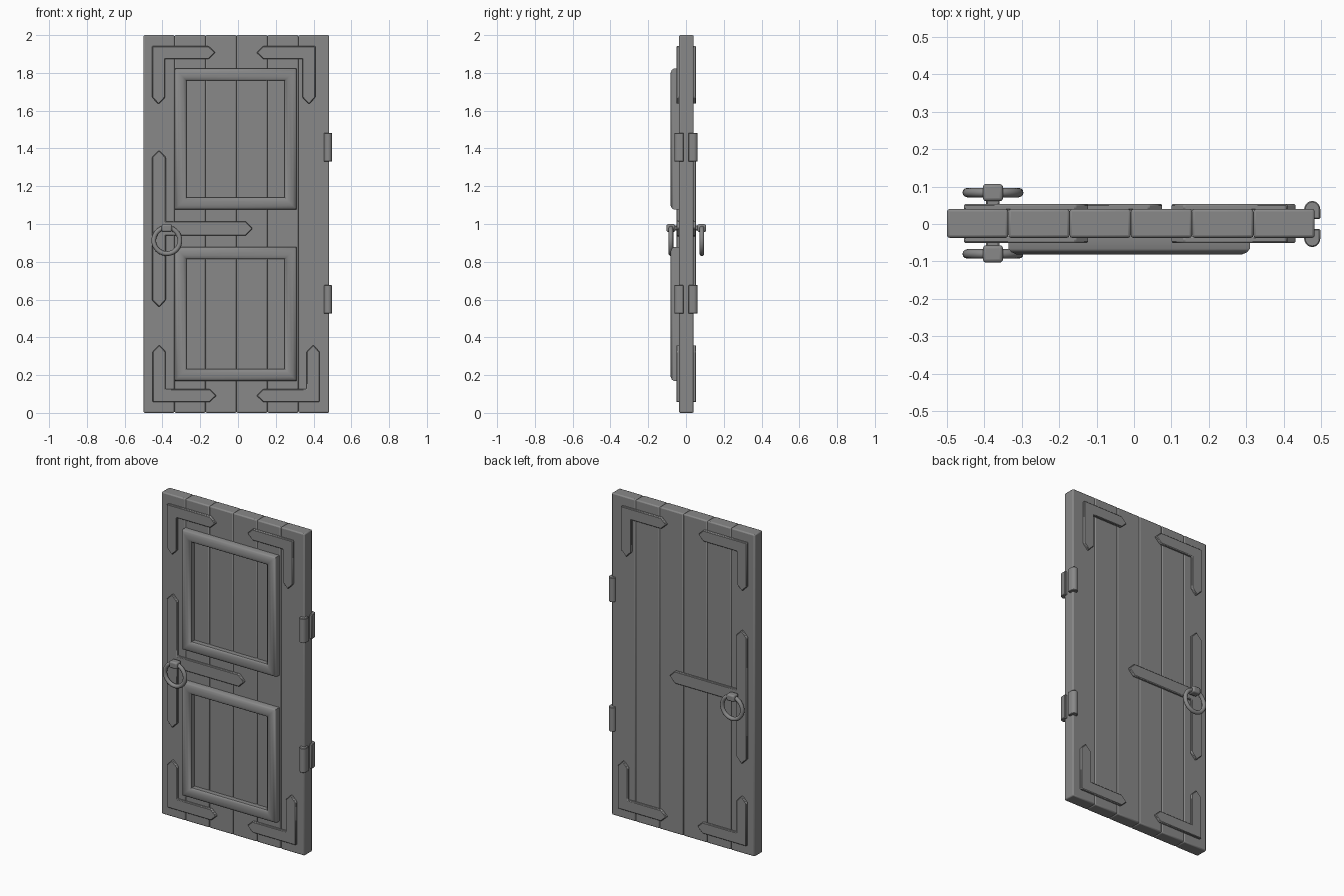
import bpy, bmesh, math
from mathutils import Vector

if "Cube" in bpy.data.objects:
    bpy.data.objects.remove(bpy.data.objects["Cube"], do_unlink=True)

grey = bpy.data.materials.new("plain grey")
grey.use_nodes = True
grey.diffuse_color = (0.25, 0.25, 0.25, 1)
grey.node_tree.nodes["Principled BSDF"].inputs["Base Color"].default_value = (0.25, 0.25, 0.25, 1)

FRONT, BACK = -0.037, 0.04


def finish(name, bm, bevel=0.0, segments=1, angle=30):
    bmesh.ops.recalc_face_normals(bm, faces=bm.faces[:])
    mesh = bpy.data.meshes.new(name)
    bm.to_mesh(mesh)
    bm.free()
    mesh.materials.append(grey)
    obj = bpy.data.objects.new(name, mesh)
    bpy.context.collection.objects.link(obj)
    if bevel:
        mod = obj.modifiers.new("soft edges", "BEVEL")
        mod.width, mod.segments = bevel, segments
    bpy.ops.object.select_all(action="DESELECT")
    obj.select_set(True)
    bpy.context.view_layer.objects.active = obj
    bpy.ops.object.shade_smooth_by_angle(angle=math.radians(angle))
    return obj


def prism(name, points, depth, **kw):
    """Extrude a planar outline along the depth vector."""
    bm = bmesh.new()
    face = bm.faces.new([bm.verts.new(p) for p in points])
    new = bmesh.ops.extrude_face_region(bm, geom=[face])["geom"]
    bmesh.ops.translate(bm, vec=depth, verts=[v for v in new if isinstance(v, bmesh.types.BMVert)])
    return finish(name, bm, **kw)


def box(name, x, y, z, **kw):
    corners = [(x[0], y[0], z[0]), (x[1], y[0], z[0]), (x[1], y[0], z[1]), (x[0], y[0], z[1])]
    return prism(name, corners, (0, y[1] - y[0], 0), **kw)


def plate(name, outline, side):
    """Flat iron strap lying on the front (-1) or back (1) of the door."""
    y = FRONT + 0.004 if side < 0 else BACK - 0.004
    return prism(name, [(x, y, z) for x, z in outline], (0, side * 0.018, 0), bevel=0.004)


def corner(cx, cz, dx, dz, length_x, length_z, w=0.069, tip=0.036):
    """L-shaped outline with a pointed end on each arm."""
    a, b = length_x, length_z
    pts = [(0, 0), (a - tip, 0), (a, w / 2), (a - tip, w), (w, w),
           (w, b - tip), (w / 2, b), (0, b - tip)]
    return [(cx + dx * u, cz + dz * v) for u, v in pts]


def frame(name, x0, x1, z0, z1):
    """Mitred moulding swept around a rectangle."""
    profile = [(0, FRONT + 0.004), (0, -0.066), (0.007, -0.075), (0.02, -0.081),
               (0.042, -0.081), (0.055, -0.075), (0.063, -0.066), (0.063, FRONT + 0.004)]
    bm = bmesh.new()
    loops = [[bm.verts.new(p) for p in ((x0 + d, y, z0 + d), (x1 - d, y, z0 + d),
                                        (x1 - d, y, z1 - d), (x0 + d, y, z1 - d))]
             for d, y in profile]
    for a, b in zip(loops, loops[1:] + loops[:1]):
        for i in range(4):
            j = (i + 1) % 4
            bm.faces.new((a[i], a[j], b[j], b[i]))
    finish(name, bm, angle=40)


def ring(name, centre, radius, tube, count=40, sides=12):
    bm = bmesh.new()
    rows = []
    for i in range(count):
        a = math.tau * i / count
        out = Vector((math.cos(a), 0, math.sin(a)))
        rows.append([bm.verts.new(Vector(centre) + out * (radius + tube * math.cos(t))
                                  + Vector((0, tube * math.sin(t), 0)))
                     for t in (math.tau * k / sides for k in range(sides))])
    for a, b in zip(rows, rows[1:] + rows[:1]):
        for k in range(sides):
            m = (k + 1) % sides
            bm.faces.new((a[k], a[m], b[m], b[k]))
    finish(name, bm, angle=60)


# Six vertical planks
plank = 0.983 / 6
for i in range(6):
    left = -0.5 + i * plank
    box(f"plank_{i + 1}", (left, left + plank), (FRONT, BACK), (0, 2), bevel=0.007, segments=2)

# Raised panel mouldings, front only
frame("upper_panel_moulding", -0.335, 0.31, 1.077, 1.822)
frame("lower_panel_moulding", -0.335, 0.31, 0.17, 0.877)

# Ironwork on both sides
for side, label in ((-1, "front"), (1, "back")):
    plate(f"{label}_top_right_corner", corner(-0.455, 1.942, 1, -1, 0.335, 0.308), side)
    plate(f"{label}_top_left_corner", corner(0.41, 1.942, -1, -1, 0.312, 0.308), side)
    plate(f"{label}_bottom_right_corner", corner(-0.452, 0.057, 1, 1, 0.338, 0.303), side)
    plate(f"{label}_bottom_left_corner", corner(0.432, 0.057, -1, 1, 0.334, 0.303), side)

    # Lock strap: pointed upright with a pointed arm
    xa, xb, xm = -0.455, -0.382, -0.418
    plate(f"{label}_lock_strap",
          [(xm, 0.56), (xb, 0.597), (xb, 0.938), (0.04, 0.938), (0.078, 0.976), (0.04, 1.014),
           (xb, 1.014), (xb, 1.353), (xm, 1.39), (xa, 1.353), (xa, 0.597)], side)

    # Ring handle and its holder
    y = -0.08 if side < 0 else 0.084
    ring(f"{label}_ring_handle", (-0.377, y, 0.912), 0.069, 0.0125)
    box(f"{label}_ring_holder", (-0.404, -0.35), (y - 0.023, y + 0.023), (0.958, 0.999),
        bevel=0.009, segments=3)
    box(f"{label}_ring_stem", (-0.395, -0.359), sorted((y, side * 0.045)), (0.966, 0.992), bevel=0.004)

    # Hinge knuckles, rounded on the outer end
    inner, centre, r = side * 0.013, side * 0.04, 0.0215
    arc = [(0.4765 + r * math.cos(a), centre + side * r * math.sin(a))
           for a in (math.pi * k / 10 for k in range(11))]
    outline = [(0.498, inner)] + arc + [(0.455, inner)]
    for z, level in ((0.525, "lower"), (1.33, "upper")):
        prism(f"{label}_{level}_hinge", [(u, v, z) for u, v in outline], (0, 0, 0.152),
              bevel=0.003)
